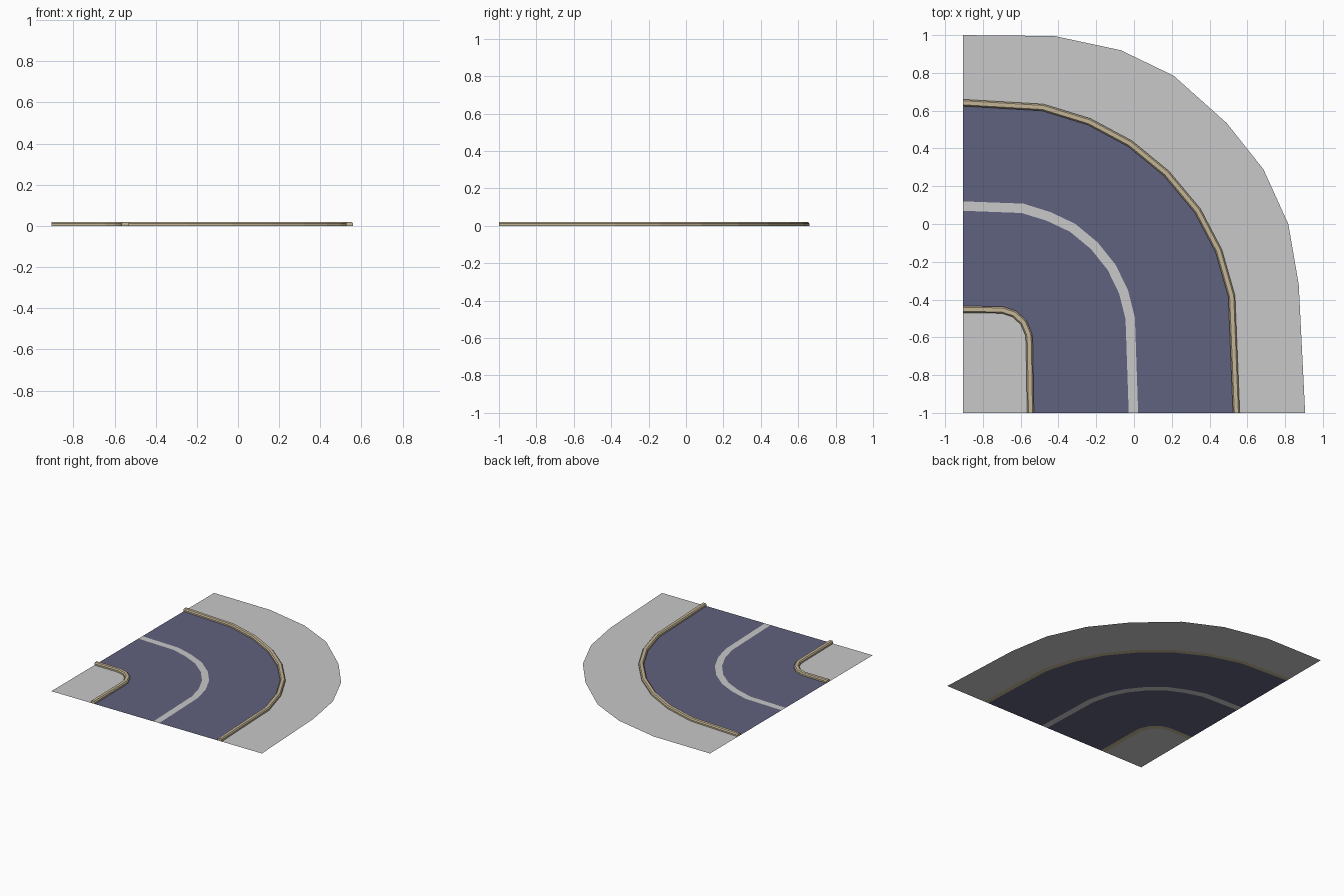
import bpy, bmesh
from mathutils import Vector

if "Cube" in bpy.data.objects:
    bpy.data.objects.remove(bpy.data.objects["Cube"])

X0, Y0 = -0.906, -1.0   # the two straight cut ends of the road tile


def material(name, rgb):
    m = bpy.data.materials.new(name)
    m.diffuse_color = (*rgb, 1)
    m.use_nodes = True
    m.node_tree.nodes["Principled BSDF"].inputs["Base Color"].default_value = m.diffuse_color
    return m


GREY = material("light_grey", (0.58, 0.58, 0.58))
ASPHALT = material("slate_blue", (0.118, 0.122, 0.21))
TAN = material("curb_tan", (0.55, 0.46, 0.30))


def offset(path, d):
    """Shift a path sideways (positive = outside of the bend), mitred."""
    pts = [Vector(p) for p in path]
    out = []
    for i, p in enumerate(pts):
        if i == 0:
            out.append(p + Vector((0, d)))
        elif i == len(pts) - 1:
            out.append(p + Vector((d, 0)))
        else:
            a, b = (p - pts[i - 1]).normalized(), (pts[i + 1] - p).normalized()
            na, nb = Vector((-a.y, a.x)), Vector((-b.y, b.x))
            n = (na + nb).normalized()
            out.append(p + n * (d / n.dot(na)))
    return out


def add_object(name, bm, mat):
    me = bpy.data.meshes.new(name)
    bm.to_mesh(me)
    bm.free()
    me.materials.append(mat)
    ob = bpy.data.objects.new(name, me)
    bpy.context.collection.objects.link(ob)
    return ob


def sheet(name, outer, inner, mat):
    """Flat face between two paths, facing up."""
    bm = bmesh.new()
    ring = list(inner) + list(reversed(outer))
    f = bm.faces.new([bm.verts.new((p[0], p[1], 0)) for p in ring])
    f.normal_update()
    if f.normal.z < 0:
        f.normal_flip()
    bmesh.ops.triangulate(bm, faces=bm.faces[:])
    add_object(name, bm, mat)


def curb(name, path, width):
    """Chamfered kerb swept along its outer edge."""
    w = width
    profile = [(0, 0), (0, 0.012), (-0.2 * w, 0.02),
               (-0.8 * w, 0.02), (-w, 0.012), (-w, 0)]
    bm = bmesh.new()
    rails = [[bm.verts.new((p.x, p.y, z)) for p in offset(path, d)]
             for d, z in profile]
    for k, a in enumerate(rails):
        b = rails[(k + 1) % len(rails)]
        for i in range(len(path) - 1):
            bm.faces.new((a[i], a[i + 1], b[i + 1], b[i]))
    for end in (0, -1):
        bm.faces.new([r[end] for r in rails])
    bmesh.ops.recalc_face_normals(bm, faces=bm.faces[:])
    add_object(name, bm, TAN)


# Plan outlines, from the left end round the bend to the front end
verge_edge = [(X0, 1.0), (-0.42, 0.995), (-0.07, 0.92), (0.21, 0.785),
              (0.49, 0.535), (0.685, 0.29), (0.817, 0.0), (0.872, -0.32),
              (0.906, Y0)]
outer_curb = [(X0, 0.66), (-0.48, 0.635), (-0.23, 0.558), (-0.01, 0.44),
              (0.185, 0.28), (0.352, 0.08), (0.465, -0.135), (0.535, -0.38),
              (0.56, Y0)]
line_mid = [(X0, 0.095), (-0.59, 0.083), (-0.452, 0.04), (-0.325, -0.02),
            (-0.21, -0.115), (-0.118, -0.23), (-0.055, -0.36), (-0.02, -0.5),
            (-0.003, Y0)]
inner_curb = [(X0, -0.434), (-0.695, -0.437), (-0.625, -0.46),
              (-0.57, -0.51), (-0.54, -0.58), (-0.536, -0.63), (-0.53, Y0)]

W = 0.036
line_out, line_in = offset(line_mid, 0.025), offset(line_mid, -0.025)

# Ground sheets
sheet("outer_verge", verge_edge, outer_curb, GREY)
sheet("outer_lane", offset(outer_curb, -W), line_out, ASPHALT)
sheet("centre_line", line_out, line_in, GREY)
sheet("inner_lane", line_in, inner_curb, ASPHALT)
sheet("inner_verge", offset(inner_curb, -W), [(X0, Y0)], GREY)

# Raised kerbs
curb("outer_curb", outer_curb, W)
curb("inner_curb", inner_curb, W)
